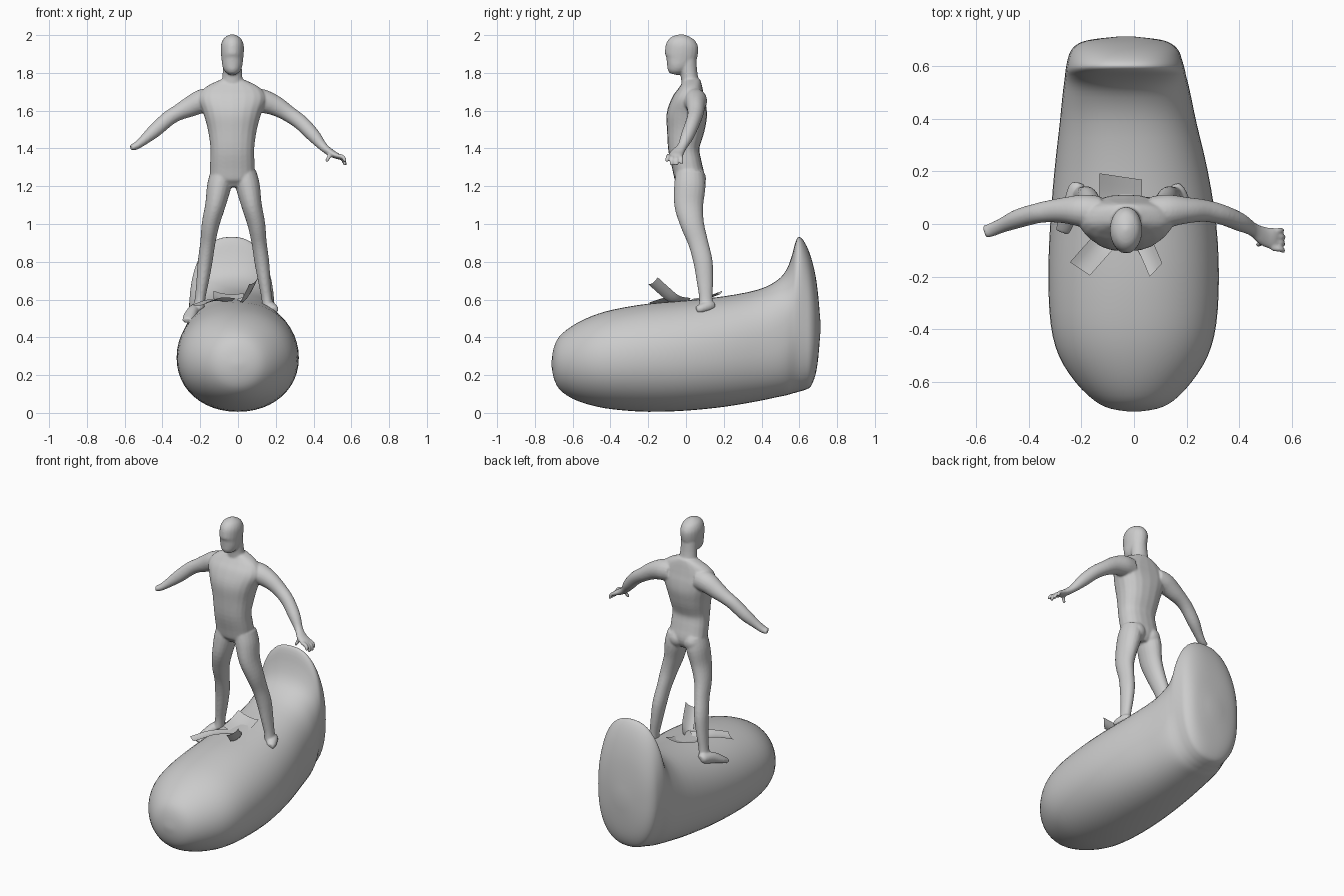
import bpy, math
from mathutils import Vector

grey = bpy.data.materials.new("plain grey")
grey.diffuse_color = (0.6, 0.6, 0.6, 1)


def resample(rows, steps=4):
    """Catmull-Rom interpolation of equal-length number rows."""
    out = []
    for i in range(len(rows) - 1):
        a, b, c, d = (rows[max(i - 1, 0)], rows[i], rows[i + 1], rows[min(i + 2, len(rows) - 1)])
        for s in range(steps):
            t = s / steps
            out.append([0.5 * (2 * q + (r - p) * t + (2 * p - 5 * q + 4 * r - w) * t * t
                               + (3 * q - p - 3 * r + w) * t ** 3) for p, q, r, w in zip(a, b, c, d)])
    return out + [list(rows[-1])]


def spow(v, e):
    return math.copysign(abs(v) ** e, v)


def skin(rings, verts, faces, closed=True):
    """Join successive rings of points with quads."""
    base, n = len(verts), len(rings[0])
    for r in rings:
        verts.extend(r)
    for i in range(len(rings) - 1):
        for j in range(n if closed else n - 1):
            k = (j + 1) % n
            a = base + i * n
            faces.append((a + j, a + k, a + n + k, a + n + j))
    if closed:
        faces.append(tuple(reversed(range(base, base + n))))
        e = base + (len(rings) - 1) * n
        faces.append(tuple(range(e, e + n)))


def make(name, verts, faces):
    me = bpy.data.meshes.new(name)
    me.from_pydata([tuple(v) for v in verts], [], faces)
    me.materials.append(grey)
    me.shade_smooth()
    ob = bpy.data.objects.new(name, me)
    bpy.context.collection.objects.link(ob)
    return ob


# Hull with upright tail: y, bottom, top, left, right, squareness
hull = [(-.712, .25, .27, -.015, .015, 2), (-.70, .185, .345, -.09, .09, 2),
        (-.67, .125, .405, -.15, .15, 2), (-.60, .075, .462, -.222, .218, 2),
        (-.50, .04, .512, -.285, .28, 2.05), (-.38, .018, .548, -.316, .312, 2.1),
        (-.20, .006, .578, -.325, .322, 2.1), (0, .012, .595, -.318, .312, 2.15),
        (.20, .032, .617, -.302, .28, 2.2), (.38, .062, .652, -.282, .238, 2.3),
        (.48, .083, .70, -.272, .217, 2.4), (.53, .093, .755, -.266, .206, 2.4),
        (.56, .102, .83, -.262, .198, 2.4), (.58, .107, .905, -.26, .194, 2.4),
        (.60, .113, .932, -.257, .189, 2.4), (.63, .122, .90, -.25, .18, 2.4),
        (.66, .14, .83, -.238, .168, 2.4), (.685, .20, .73, -.21, .14, 2.4),
        (.70, .29, .62, -.16, .095, 2.3), (.711, .42, .49, -.06, .0, 2)]
rings = []
for y, zb, zt, xl, xr, n in resample(hull, 3):
    rings.append([Vector(((xl + xr) / 2 + (xr - xl) / 2 * spow(math.cos(a), 2 / n), y,
                          (zb + zt) / 2 + (zt - zb) / 2 * spow(math.sin(a), 2 / n)))
                  for a in (math.tau * k / 48 for k in range(48))])
v, f = [], []
skin(rings, v, f)
make("hull_with_tail", v, [tuple(reversed(q)) for q in f])

# Standing figure: overlapping lofted parts fused into one skin
V, F = [], []


def limb(rows, ref=(0, 1, 0), n=2.0):
    """Rows of x, y, z, half width, half depth swept into a body part."""
    rows = resample(rows)
    pts = [Vector(r[:3]) for r in rows]
    out = []
    for i, r in enumerate(rows):
        t = (pts[min(i + 1, len(pts) - 1)] - pts[max(i - 1, 0)]).normalized()
        u = Vector(ref).cross(t).normalized()
        w = t.cross(u)
        out.append([pts[i] + u * r[3] * spow(math.cos(a), 2 / n) + w * r[4] * spow(math.sin(a), 2 / n)
                    for a in (math.tau * k / 20 for k in range(20))])
    skin(out, V, F)


CX = -.03
# torso
limb([(CX, .02, 1.195, .05, .05), (CX, .02, 1.24, .112, .078), (CX, .005, 1.31, .118, .08),
      (CX, -.012, 1.40, .116, .083), (CX, -.002, 1.50, .13, .10), (CX, .005, 1.58, .152, .107),
      (CX, .015, 1.65, .178, .092), (CX, .025, 1.70, .165, .07), (CX, .03, 1.735, .125, .055),
      (CX, .03, 1.765, .06, .045)], n=2.4)
# neck and head
limb([(CX, .03, 1.70, .07, .055), (CX, .018, 1.78, .053, .045), (CX, .005, 1.87, .05, .05)])
limb([(CX, -.065, 1.793, .02, .022), (CX, -.06, 1.81, .04, .042), (CX, -.048, 1.835, .052, .06),
      (CX, -.032, 1.87, .057, .082), (CX, -.024, 1.91, .061, .088), (CX, -.021, 1.95, .06, .084),
      (CX, -.018, 1.98, .047, .064), (CX, -.016, 1.997, .024, .032), (CX, -.015, 2.004, .005, .006)])
# legs, mirrored about the body axis
leg = [(-.085, .02, 1.27, .06, .075), (-.10, .02, 1.20, .064, .083), (-.12, .015, 1.10, .054, .077),
       (-.145, .033, 1.0, .047, .063), (-.16, .065, .90, .04, .053), (-.174, .09, .80, .039, .051),
       (-.187, .10, .70, .033, .044), (-.20, .105, .61, .028, .036), (-.207, .105, .55, .03, .04)]
limb(leg)
limb([(2 * CX + .012 - r[0],) + r[1:] for r in leg])
# feet
limb([(-.21, .155, .55, .02, .02), (-.216, .135, .55, .033, .032), (-.238, .07, .535, .032, .034),
      (-.258, .01, .508, .034, .024), (-.27, -.03, .488, .026, .015)], ref=(0, 0, 1))
limb([(.155, .15, .565, .02, .02), (.165, .12, .565, .032, .03), (.185, .075, .55, .03, .025),
      (.19, .055, .545, .02, .018)], ref=(0, 0, 1))
# glutes
for x in (-.085, .025):
    limb([(x, .05, 1.18, .02, .02), (x, .05, 1.21, .05, .048), (x, .05, 1.25, .055, .055),
          (x, .045, 1.30, .03, .03)])
# arms
limb([(-.13, .045, 1.655, .065, .06), (-.19, .05, 1.65, .063, .062), (-.26, .052, 1.618, .053, .05),
      (-.32, .048, 1.588, .042, .042), (-.37, .04, 1.557, .04, .038), (-.44, .02, 1.495, .037, .036),
      (-.50, -.005, 1.443, .026, .028), (-.54, -.022, 1.413, .02, .026), (-.567, -.03, 1.405, .016, .024)])
limb([(.07, .045, 1.655, .065, .06), (.13, .05, 1.65, .063, .062), (.20, .052, 1.625, .053, .05),
      (.27, .05, 1.582, .043, .042), (.335, .035, 1.535, .04, .038), (.40, .008, 1.468, .036, .035),
      (.45, -.02, 1.41, .024, .026), (.49, -.045, 1.378, .02, .036), (.525, -.055, 1.36, .016, .042),
      (.54, -.058, 1.352, .012, .04)])
# fingers and thumb
for tip, root in (((.568, -.103, 1.33), (.525, -.09, 1.362)), ((.567, -.078, 1.31), (.53, -.068, 1.358)),
                  ((.568, -.05, 1.31), (.53, -.048, 1.355)), ((.562, -.022, 1.318), (.525, -.028, 1.358)),
                  ((.468, -.08, 1.33), (.48, -.06, 1.38))):
    a, b = Vector(root), Vector(tip)
    m = (a + b) / 2 + Vector((.01, 0, .008))
    limb([(*a, .012, .012), (*m, .011, .011), (*b, .009, .009)])

figure = make("standing_figure", V, F)
rm = figure.modifiers.new("fuse", 'REMESH')
rm.mode = 'VOXEL'
rm.voxel_size = .006
rm.use_smooth_shade = True
sm = figure.modifiers.new("soften", 'SMOOTH')
sm.factor, sm.iterations = .5, 6

# Curled strap flaps between the feet: path plus half-width direction
straps = [("left_strap", [(-.05, 0, .60), (-.125, -.08, .605), (-.205, -.17, .578)], (.038, -.025, .006)),
          ("right_strap", [(-.02, 0, .59), (.03, -.06, .602), (.06, -.12, .65), (.083, -.175, .70)], (.024, .025, .018)),
          ("back_strap", [(-.05, .02, .597), (-.05, .10, .612), (-.05, .18, .64)], (.08, -.012, -.006))]
for name, path, half in straps:
    h = Vector(half)
    rings = []
    for p in resample(path):
        c = Vector(p)
        rings.append([c + h * s - Vector((0, 0, .012 * (1 - s * s))) for s in (-1, -.5, 0, .5, 1)])
    v, f = [], []
    skin(rings, v, f, closed=False)
    make(name, v, f)
